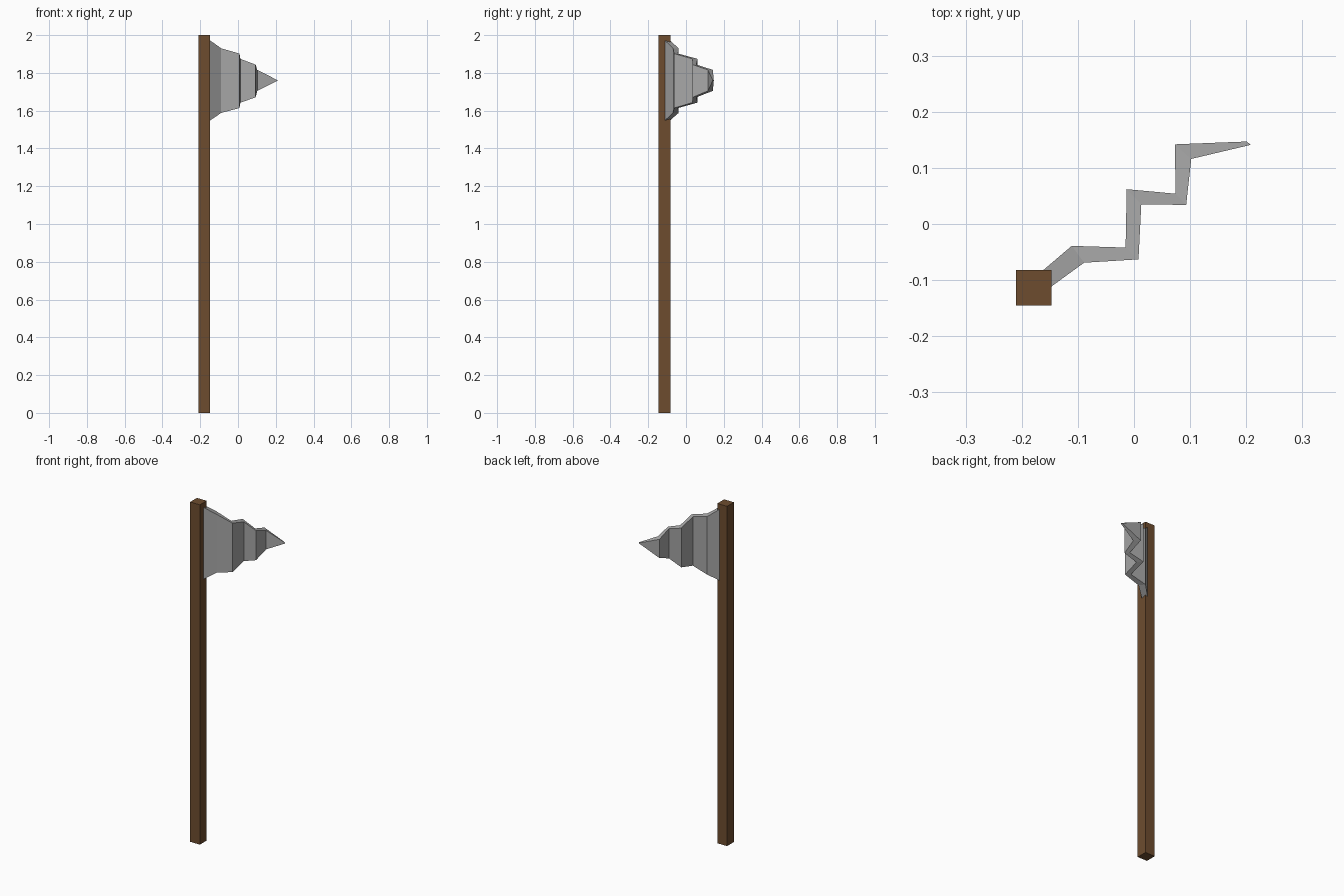
import bpy, bmesh

if "Cube" in bpy.data.objects:
    bpy.data.objects.remove(bpy.data.objects["Cube"])


def material(name, rgb):
    m = bpy.data.materials.new(name)
    m.diffuse_color = (*rgb, 1)
    m.use_nodes = True
    m.node_tree.nodes["Principled BSDF"].inputs["Base Color"].default_value = m.diffuse_color
    return m


def add_object(name, bm, mat):
    bmesh.ops.recalc_face_normals(bm, faces=bm.faces)
    mesh = bpy.data.meshes.new(name)
    bm.to_mesh(mesh)
    bm.free()
    mesh.materials.append(mat)
    obj = bpy.data.objects.new(name, mesh)
    bpy.context.collection.objects.link(obj)
    return obj


wood = material("brown wood", (0.155, 0.073, 0.028))
cloth = material("grey cloth", (0.39, 0.39, 0.39))

# Square pole
bm = bmesh.new()
bmesh.ops.create_cube(bm, size=1)
for v in bm.verts:
    v.co = (-0.1785 + v.co.x * 0.063, -0.1135 + v.co.y * 0.063, 1 + v.co.z * 2)
add_object("pole", bm, wood)

# Folded pennant: back x, y, front x, y, bottom z, top z at each fold
folds = [
    (-0.165, -0.085, -0.148, -0.112, 1.548, 1.972),
    (-0.111, -0.039, -0.089, -0.069, 1.588, 1.930),
    (-0.015, -0.042, 0.008, -0.063, 1.614, 1.902),
    (-0.013, 0.062, 0.013, 0.035, 1.643, 1.874),
    (0.074, 0.054, 0.093, 0.034, 1.670, 1.844),
    (0.073, 0.142, 0.102, 0.116, 1.705, 1.816),
    (0.201, 0.147, 0.208, 0.141, 1.758, 1.762),
]
bm = bmesh.new()
rings = []
for bx, by, fx, fy, lo, hi in folds:
    rings.append([bm.verts.new(p) for p in
                  ((bx, by, lo), (fx, fy, lo), (fx, fy, hi), (bx, by, hi))])
for a, b in zip(rings, rings[1:]):
    for i in range(4):
        j = (i + 1) % 4
        bm.faces.new((a[i], a[j], b[j], b[i]))
bm.faces.new(rings[0])
bm.faces.new(rings[-1])
add_object("pennant", bm, cloth)
